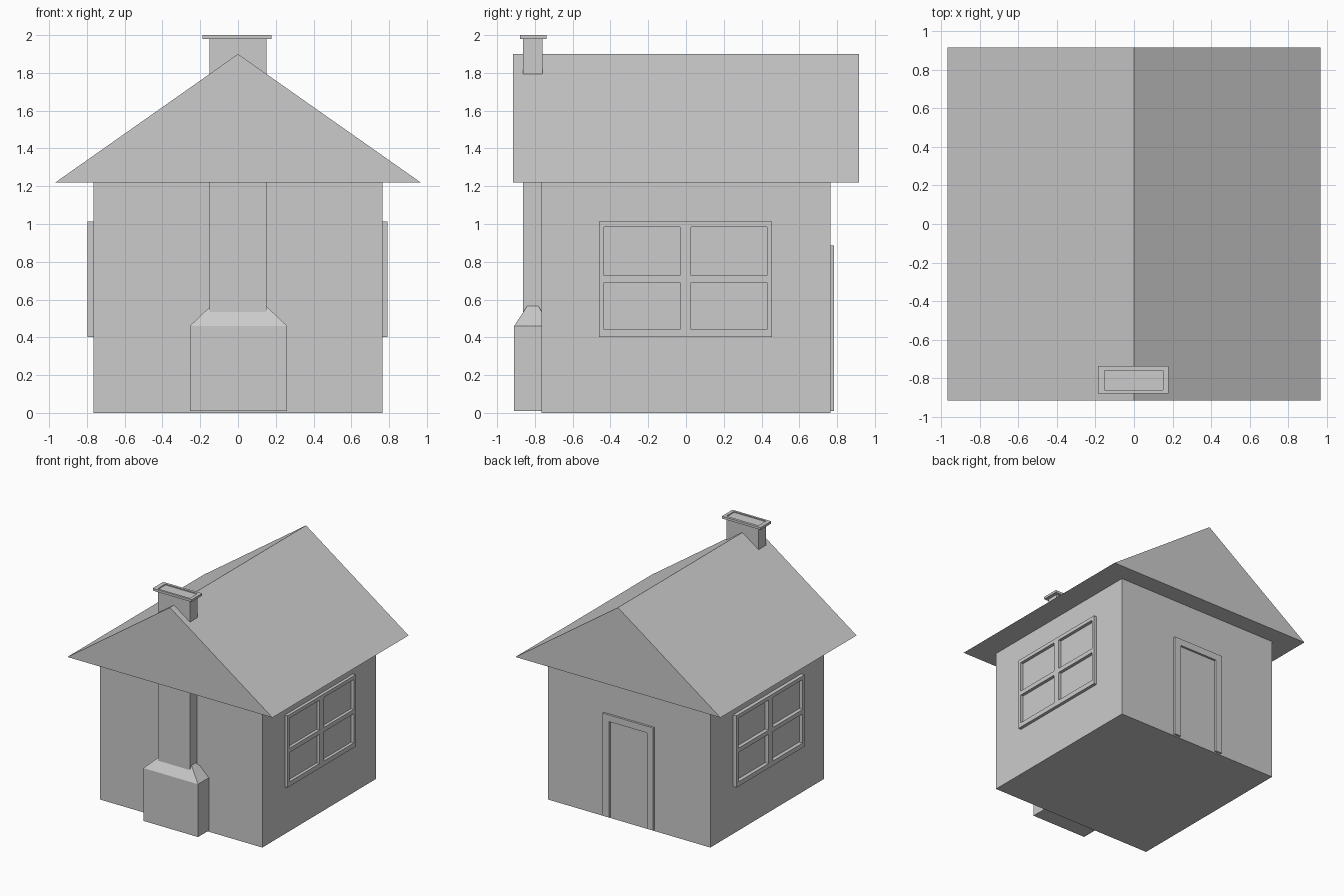
import bpy, bmesh
from mathutils import Matrix, Vector

if "Cube" in bpy.data.objects:
    bpy.data.objects.remove(bpy.data.objects["Cube"])


def finish(bm, name):
    bmesh.ops.recalc_face_normals(bm, faces=bm.faces)
    me = bpy.data.meshes.new(name)
    bm.to_mesh(me)
    bm.free()
    ob = bpy.data.objects.new(name, me)
    bpy.context.collection.objects.link(ob)
    return ob


def box(name, lo, hi, top_lo=None, top_hi=None):
    """Box between two corners; optional smaller top rectangle makes a taper."""
    bm = bmesh.new()
    tl, th = top_lo or lo[:2], top_hi or hi[:2]
    bmesh.ops.create_cube(bm, size=1)
    for v in bm.verts:
        top = v.co.z > 0
        a, b = (tl, th) if top else (lo, hi)
        v.co = Vector((b[0] if v.co.x > 0 else a[0],
                       b[1] if v.co.y > 0 else a[1],
                       hi[2] if top else lo[2]))
    return finish(bm, name)


def lattice(name, us, vs, holes, depth, matrix):
    """Frame in the local XY plane, with grid cells left open, extruded along local Z."""
    bm = bmesh.new()
    grid = [[bm.verts.new((u, v, 0)) for v in vs] for u in us]
    for i in range(len(us) - 1):
        for j in range(len(vs) - 1):
            if (i, j) not in holes:
                bm.faces.new((grid[i][j], grid[i + 1][j], grid[i + 1][j + 1], grid[i][j + 1]))
    for v in [v for v in bm.verts if not v.link_faces]:
        bm.verts.remove(v)
    ext = bmesh.ops.extrude_face_region(bm, geom=bm.faces[:], use_keep_orig=True)
    moved = [g for g in ext['geom'] if isinstance(g, bmesh.types.BMVert)]
    bmesh.ops.translate(bm, verts=moved, vec=(0, 0, depth))
    bmesh.ops.transform(bm, matrix=matrix, verts=bm.verts)
    return finish(bm, name)


def frame_matrix(u, v, n, origin):
    m = Matrix((u, v, n)).transposed().to_4x4()
    m.translation = origin
    return m


W = 0.765  # half width of the walls

# Walls
box("walls", (-W, -W, 0), (W, W, 1.22))

# Gable roof as a solid triangular prism
bm = bmesh.new()
gable = bm.faces.new([bm.verts.new(p) for p in
                      ((-0.967, -0.917, 1.22), (0.967, -0.917, 1.22), (0, -0.917, 1.9))])
ext = bmesh.ops.extrude_face_region(bm, geom=[gable], use_keep_orig=True)
bmesh.ops.translate(bm, vec=(0, 1.834, 0),
                    verts=[g for g in ext['geom'] if isinstance(g, bmesh.types.BMVert)])
finish(bm, "roof")

# Chimney: wide base, sloped shoulder, stack and cap ring
box("chimney_base", (-0.255, -0.91, 0.01), (0.26, -0.715, 0.46))
box("chimney_shoulder", (-0.255, -0.91, 0.46), (0.26, -0.715, 0.57),
    (-0.14, -0.838), (0.145, -0.785))
box("chimney_stack", (-0.152, -0.862, 0.3), (0.15, -0.76, 1.992))
lattice("chimney_cap", (-0.188, -0.152, 0.15, 0.178), (-0.88, -0.862, -0.76, -0.738),
        {(1, 1)}, 0.02, Matrix.Translation((0, 0, 1.98)))

# Four-pane window frames on both sides
us = (-0.46, -0.434, -0.031, 0.026, 0.43, 0.456)
vs = (0.402, 0.442, 0.691, 0.728, 0.983, 1.014)
panes = {(i, j) for i in (1, 3) for j in (1, 3)}
for name, side, depth in (("right_window_frame", 1, 0.026), ("left_window_frame", -1, 0.032)):
    lattice(name, us, vs, panes, depth,
            frame_matrix((0, 1, 0), (0, 0, 1), (side, 0, 0), (side * W, 0, 0)))

# Door frame on the back wall
lattice("door_frame", (-0.238, -0.178, 0.178, 0.238), (0.01, 0.828, 0.885), {(1, 0)}, 0.018,
        frame_matrix((1, 0, 0), (0, 0, 1), (0, 1, 0), (0, W, 0)))
